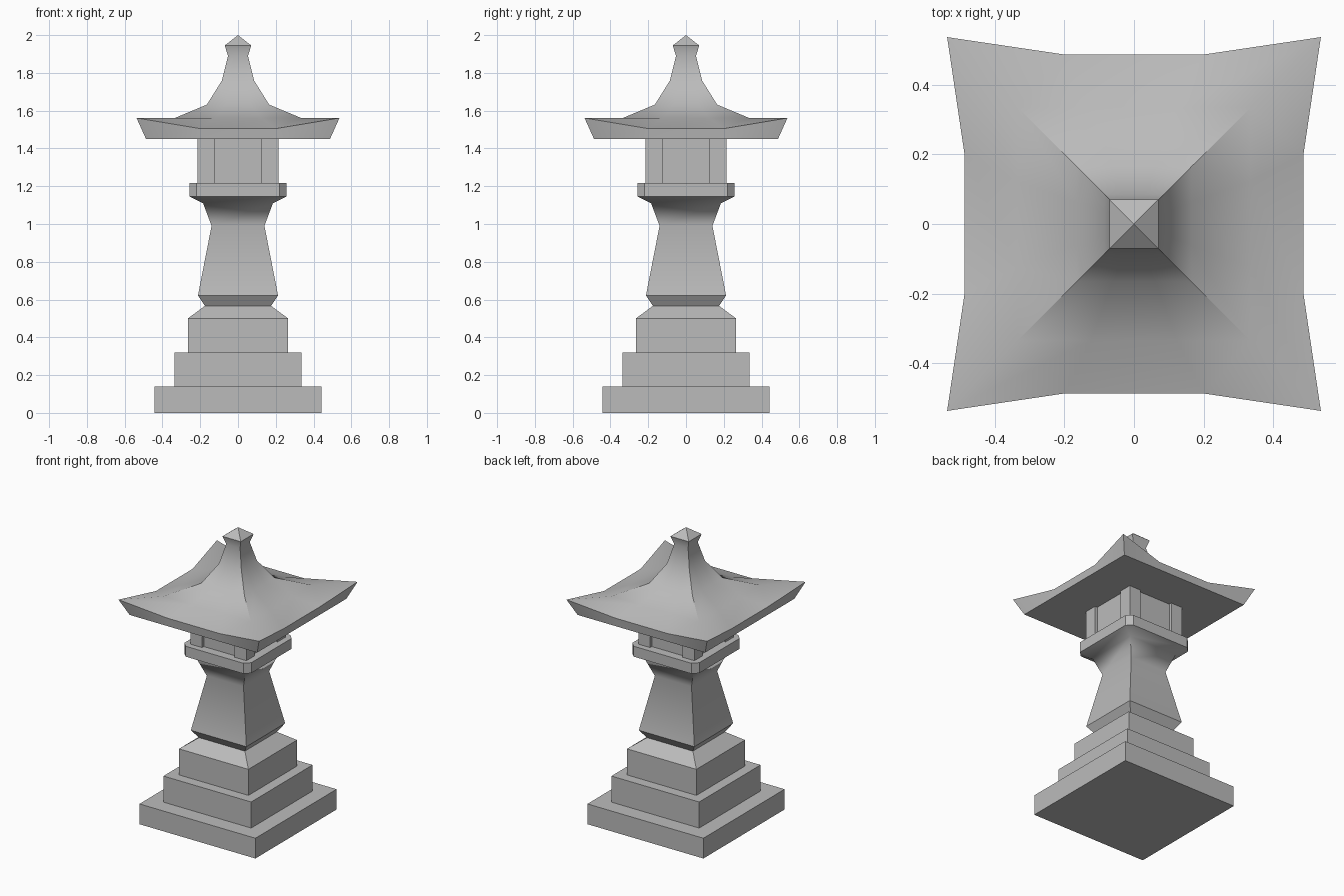
import bpy, bmesh, math
from mathutils import Matrix, Vector

if "Cube" in bpy.data.objects:
    bpy.data.objects.remove(bpy.data.objects["Cube"], do_unlink=True)

GREY = (0.5, 0.5, 0.5, 1)
stone = bpy.data.materials.new("grey stone")
stone.use_nodes = True
stone.diffuse_color = GREY
bsdf = stone.node_tree.nodes["Principled BSDF"]
bsdf.inputs["Base Color"].default_value = GREY
bsdf.inputs["Roughness"].default_value = 0.9


def four_sides(points):
    """Repeat the points of the +x side around the z axis."""
    return [Matrix.Rotation(k * math.pi / 2, 3, 'Z') @ Vector(p)
            for k in range(4) for p in points]


def square(h, z, chamfer=0):
    return four_sides([(h, chamfer - h, z), (h, h - chamfer, z)])


def roof_ring(h, z):
    t = 0.37 * h
    return four_sides([(h, -h, z), (h, -t, z), (h, t, z)])


def loft(name, rings, smooth_limit=0, ridge_reach=0):
    """Skin the rings from bottom to top, cap the ends, mark sharp edges."""
    bm = bmesh.new()
    loops = [[bm.verts.new(p) for p in ring] for ring in rings]
    n = len(loops[0])
    for low, high in zip(loops, loops[1:]):
        for i in range(n):
            j = (i + 1) % n
            bm.faces.new((low[i], low[j], high[j], high[i]))
    bm.faces.new(loops[0][::-1])
    bm.faces.new(loops[-1])
    bmesh.ops.remove_doubles(bm, verts=bm.verts, dist=0.0005)
    bmesh.ops.recalc_face_normals(bm, faces=bm.faces)
    for face in bm.faces:
        face.smooth = smooth_limit > 0
    for edge in bm.edges:
        ridge = all(abs(abs(v.co.x) - abs(v.co.y)) < 0.001
                    and abs(v.co.x) < ridge_reach for v in edge.verts)
        rises = abs(edge.verts[0].co.z - edge.verts[1].co.z) > 0.001
        bend = math.degrees(edge.calc_face_angle(math.pi))
        edge.smooth = bend < smooth_limit and not (ridge and rises)
    mesh = bpy.data.meshes.new(name)
    bm.to_mesh(mesh)
    bm.free()
    mesh.materials.append(stone)
    obj = bpy.data.objects.new(name, mesh)
    bpy.context.collection.objects.link(obj)
    return obj


# Stepped base
loft("bottom_step", [square(0.443, 0), square(0.443, 0.14)])
loft("middle_step", [square(0.335, 0.14), square(0.335, 0.32)])
loft("top_step", [square(0.265, 0.32), square(0.265, 0.5), square(0.175, 0.567)])

# Pillar with a flared foot and a flared head
loft("pillar_foot", [square(0.175, 0.567), square(0.212, 0.622)])
loft("pillar", [square(0.212, 0.622), square(0.14, 0.99),
                square(0.185, 1.11), square(0.256, 1.145, 0.036)],
     smooth_limit=50, ridge_reach=0.22)

# Platform with cut corners
loft("platform", [square(0.256, 1.145, 0.036), square(0.256, 1.217, 0.036)])

# Lamp chamber: recessed walls between four corner posts
loft("chamber_walls", [square(0.195, 1.217), square(0.195, 1.45)])
for x, side in ((1, "left"), (-1, "right")):
    for y, end in ((-1, "front"), (1, "back")):
        post = loft(f"{end}_{side}_post", [square(0.0445, 1.217), square(0.0445, 1.45)])
        post.location = (x * 0.1695, y * 0.1695, 0)

# Roof with upturned corners, concave slopes and a narrow neck
eave_bottom = four_sides([(0.487, -0.487, 1.45), (0.487, -0.2, 1.45), (0.487, 0.2, 1.45)])
eave_top = four_sides([(0.537, -0.537, 1.561), (0.487, -0.2, 1.505), (0.487, 0.2, 1.505)])
slopes = [(0.335, 1.561), (0.165, 1.632), (0.085, 1.76), (0.053, 1.89), (0.07, 1.945)]
loft("roof", [eave_bottom, eave_top] + [roof_ring(h, z) for h, z in slopes],
     smooth_limit=45, ridge_reach=0.4)

# Pointed tip
loft("roof_tip", [square(0.07, 1.945), square(0.0001, 2.0)])
